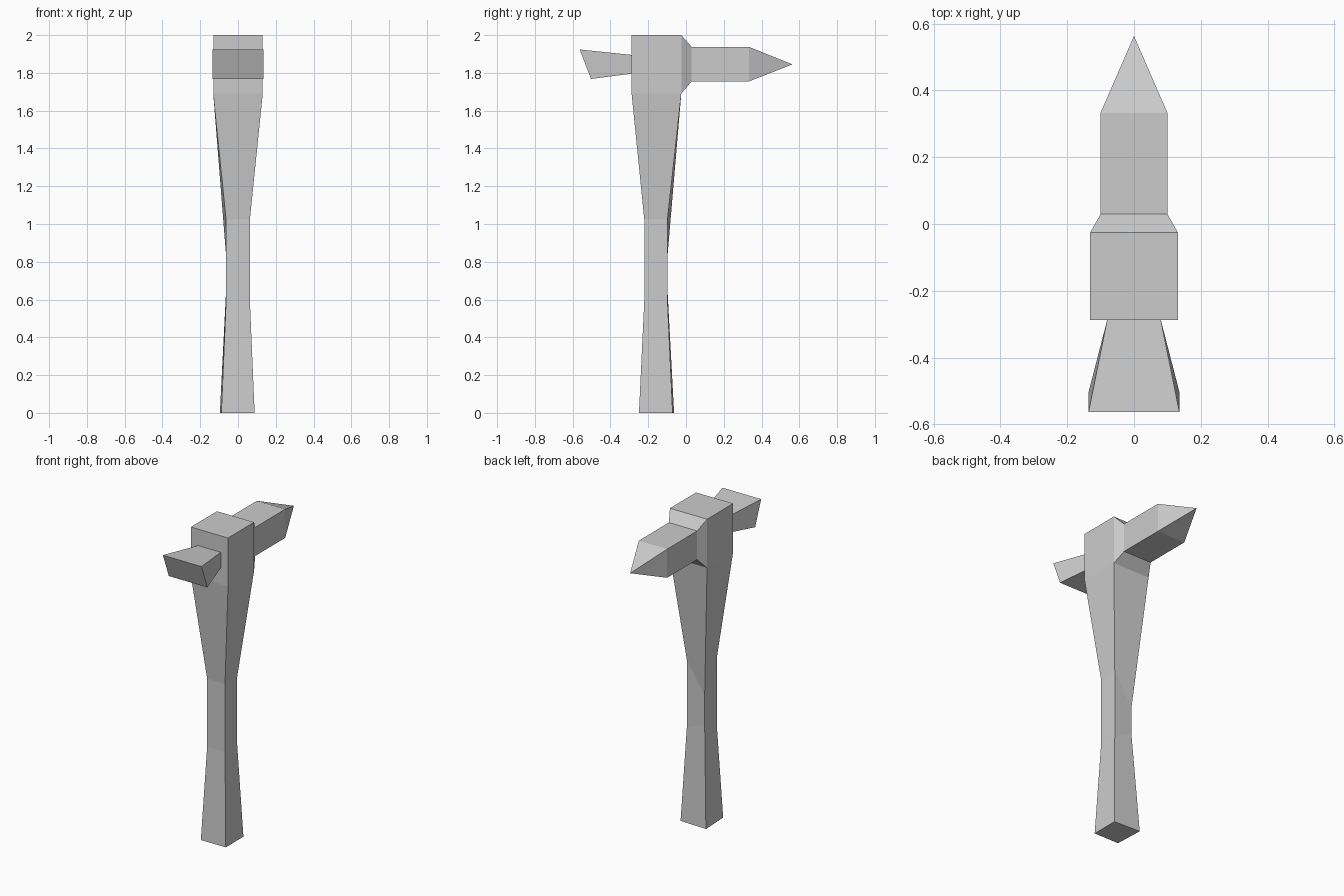
import bpy, bmesh

if "Cube" in bpy.data.objects:
    bpy.data.objects.remove(bpy.data.objects["Cube"])


def loft(name, rings, cap_start=True, tip=None):
    """Join four-sided rings into a flat-faced solid, ending in a cap or a point."""
    bm = bmesh.new()
    loops = [[bm.verts.new(p) for p in ring] for ring in rings]
    for a, b in zip(loops, loops[1:]):
        for i in range(4):
            j = (i + 1) % 4
            bm.faces.new((a[i], a[j], b[j], b[i]))
    if cap_start:
        bm.faces.new(loops[0][::-1])
    if tip:
        point = bm.verts.new(tip)
        for i in range(4):
            bm.faces.new((loops[-1][i], loops[-1][(i + 1) % 4], point))
    else:
        bm.faces.new(loops[-1])
    bmesh.ops.recalc_face_normals(bm, faces=bm.faces[:])
    mesh = bpy.data.meshes.new(name)
    bm.to_mesh(mesh)
    bm.free()
    obj = bpy.data.objects.new(name, mesh)
    bpy.context.collection.objects.link(obj)
    return obj


def level(hx, y0, y1, z, back_left=None):
    """Horizontal ring; the last corner is the back left one."""
    return [(-hx, y0, z), (hx, y0, z), (hx, y1, z), back_left or (-hx, y1, z)]


def upright(hx, y, z0, z1, lean=0.0):
    """Ring facing along y; lean shifts its lower edge in y."""
    return [(-hx, y + lean, z0), (hx, y + lean, z0), (hx, y, z1), (-hx, y, z1)]


# Handle flaring into the head block, with a slightly uneven back left corner
loft("handle_and_head", [
    level(0.088, -0.249, -0.071, 0.0, (-0.096, -0.063, 0.0)),
    level(0.063, -0.221, -0.098, 0.59, (-0.063, -0.098, 0.65)),
    level(0.063, -0.221, -0.098, 1.025, (-0.063, -0.098, 0.83)),
    level(0.131, -0.288, -0.025, 1.69),
    level(0.131, -0.288, -0.025, 2.0),
])

# Pick spike: chamfered collar, square shaft and pointed end
loft("pick_spike", [
    upright(0.131, -0.025, 1.69, 2.0),
    upright(0.10, 0.03, 1.755, 1.938),
    upright(0.10, 0.333, 1.755, 1.938),
], cap_start=False, tip=(0, 0.563, 1.845))

# Flared blade at the front, with a slanted end
loft("flared_blade", [
    upright(0.08, -0.286, 1.796, 1.895),
    upright(0.136, -0.563, 1.768, 1.924, lean=0.06),
])
